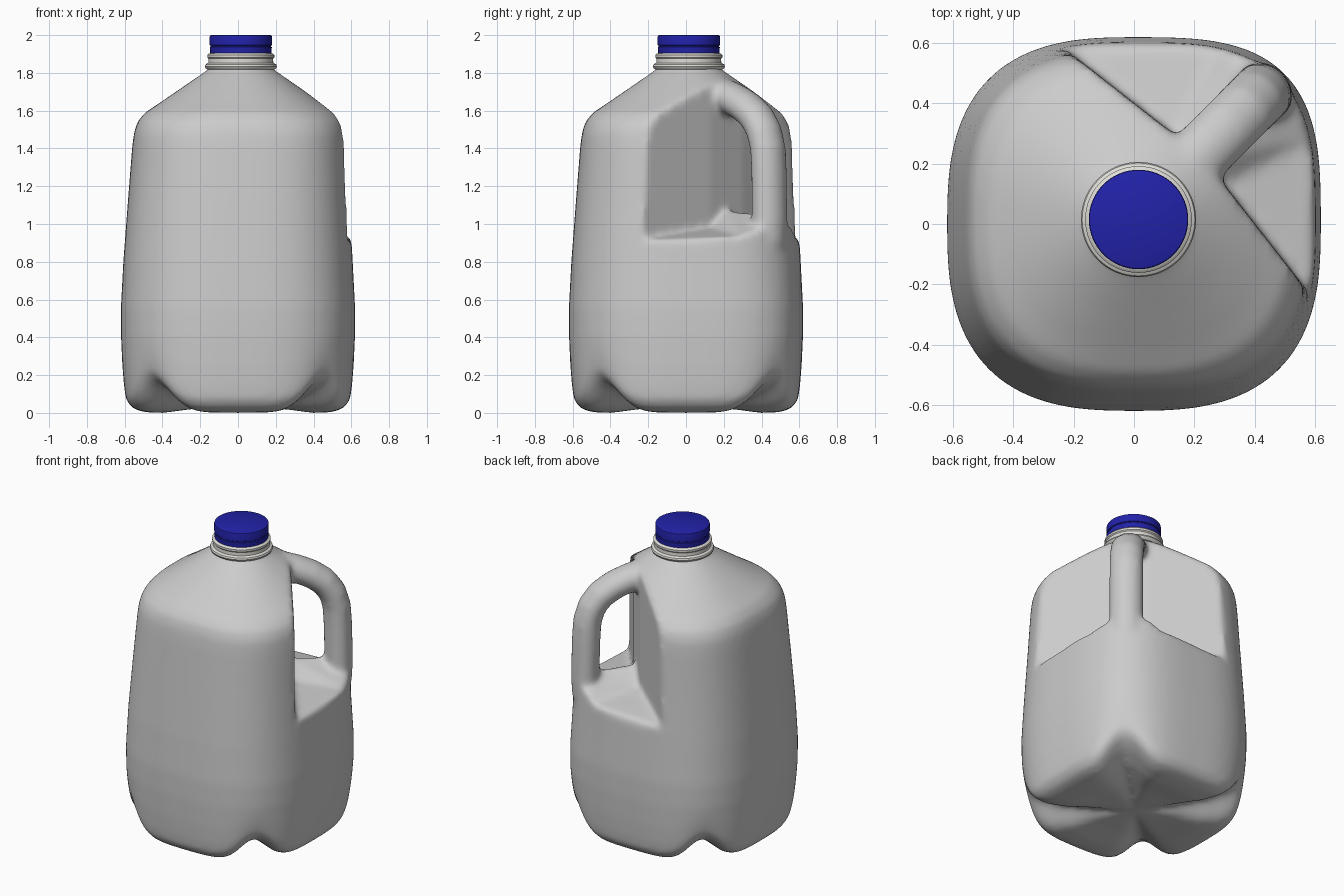
import bpy, bmesh, math
from mathutils import Vector

if "Cube" in bpy.data.objects:
    bpy.data.objects.remove(bpy.data.objects["Cube"])


def material(name, rgb):
    m = bpy.data.materials.new(name)
    m.diffuse_color = (*rgb, 1)
    m.use_nodes = True
    m.node_tree.nodes["Principled BSDF"].inputs["Base Color"].default_value = m.diffuse_color
    return m


def loft(name, rings, mat):
    """Skin a stack of equal-length rings and cap both ends."""
    bm = bmesh.new()
    rows = [[bm.verts.new(p) for p in r] for r in rings]
    n = len(rows[0])
    for a, b in zip(rows, rows[1:]):
        for i in range(n):
            j = (i + 1) % n
            bm.faces.new((a[i], a[j], b[j], b[i]))
    bm.faces.new(rows[0][::-1])
    bm.faces.new(rows[-1])
    bmesh.ops.recalc_face_normals(bm, faces=bm.faces)
    me = bpy.data.meshes.new(name)
    bm.to_mesh(me)
    bm.free()
    ob = bpy.data.objects.new(name, me)
    bpy.context.collection.objects.link(ob)
    me.materials.append(mat)
    return ob


def clamp(v):
    return max(0.0, min(1.0, v))


plastic = material("grey plastic", (0.6, 0.6, 0.6))
neck_mat = material("pale neck plastic", (0.72, 0.71, 0.67))
cap_mat = material("blue cap", (0.016, 0.016, 0.4))
OFF = 0.015     # the neck sits slightly off centre


# Body: rounded-square sections (height, half width), round at the neck,
# with a groove pushed up under each corner
def body_ring(z, s):
    pts = []
    for i in range(96):
        a = 2 * math.pi * i / 96
        c, d = math.cos(a), math.sin(a)
        n0 = 3.2 if c > 0 and d > 0 else 2.75
        n = 2 + (n0 - 2) * clamp((1.85 - z) / 0.35)
        r = s / (abs(c) ** n + abs(d) ** n) ** (1 / n)
        diag = (a % (math.pi / 2)) - math.pi / 4
        lift = 0.18 * (s / 0.6) ** 1.5 * math.exp(-(diag / 0.2) ** 2) * clamp(1 - z / 0.4)
        o = OFF * clamp((z - 0.9) / 0.8)
        pts.append((r * c + o, r * d + o, z + lift))
    return pts


profile = [(0.03, 0.02), (0.02, 0.25), (0.0, 0.4), (0.004, 0.5), (0.025, 0.56),
           (0.07, 0.593), (0.14, 0.603), (0.25, 0.612), (0.4, 0.619), (0.55, 0.62),
           (0.8, 0.607), (1.1, 0.588), (1.4, 0.57), (1.48, 0.562), (1.54, 0.545),
           (1.59, 0.505), (1.64, 0.43), (1.72, 0.315), (1.82, 0.17), (1.86, 0.15)]
body = loft("jug_body", [body_ring(z, s) for z, s in profile], plastic)

# Recess cutter: inner wall and outer row; its floor is ridged along the diagonal
inner = [(0.66, -0.33), (0.3, 0.13), (0.215, 0.215), (0.13, 0.3), (-0.33, 0.66)]
outer = [(-0.33, 1.0), (0.5, 1.0), (0.75, 0.75), (1.0, 0.5), (1.0, -0.33)]
floor_in = [0.9, 0.98, 1.08, 0.98, 0.9]
floor_out = [0.76, 0.87, 1.0, 0.87, 0.76]
bm = bmesh.new()
lo_in = [bm.verts.new((x, y, z)) for (x, y), z in zip(inner, floor_in)]
lo_out = [bm.verts.new((x, y, z)) for (x, y), z in zip(outer[::-1], floor_out)]
hi_in = [bm.verts.new((x, y, 2.2)) for x, y in inner]
hi_out = [bm.verts.new((x, y, 2.2)) for x, y in outer[::-1]]
for i in range(4):
    for a, b in ((lo_in, lo_out), (hi_in, hi_out), (lo_in, hi_in), (lo_out, hi_out)):
        bm.faces.new((a[i], a[i + 1], b[i + 1], b[i]))
for i in (0, 4):
    bm.faces.new((lo_in[i], lo_out[i], hi_out[i], hi_in[i]))
bmesh.ops.recalc_face_normals(bm, faces=bm.faces)
me = bpy.data.meshes.new("recess_cutter")
bm.to_mesh(me)
bm.free()
cutter = bpy.data.objects.new("recess_cutter", me)
bpy.context.collection.objects.link(cutter)
cutter.hide_render = True

# Handle: oval tube swept in the diagonal plane (distance, height)
path = [(0.14, 1.72), (0.24, 1.69), (0.34, 1.66), (0.43, 1.62), (0.51, 1.565),
        (0.565, 1.49), (0.592, 1.4), (0.6, 1.28), (0.603, 1.15), (0.605, 1.02),
        (0.6, 0.92), (0.57, 0.8)]
side = Vector((1, -1, 0)).normalized()
out = Vector((1, 1, 0)).normalized()
rings = []
for i, (d, z) in enumerate(path):
    p, q = path[max(i - 1, 0)], path[min(i + 1, len(path) - 1)]
    t = (out * (q[0] - p[0]) + Vector((0, 0, q[1] - p[1]))).normalized()
    nrm = t.cross(side)
    centre = out * d + Vector((0.005, 0.015, z))
    rings.append([centre + side * 0.103 * math.cos(a) + nrm * 0.086 * math.sin(a)
                  for a in (2 * math.pi * k / 32 for k in range(32))])
handle = loft("handle", rings, plastic)

# Merge into one soft blow-moulded shell
for op, other in (("DIFFERENCE", cutter), ("UNION", handle)):
    m = body.modifiers.new(op.lower(), "BOOLEAN")
    m.operation, m.object, m.solver = op, other, "EXACT"
m = body.modifiers.new("remesh", "REMESH")
m.mode, m.voxel_size = "VOXEL", 0.016
m = body.modifiers.new("soften", "SMOOTH")
m.factor, m.iterations = 0.5, 14
dg = bpy.context.evaluated_depsgraph_get()
shell = bpy.data.meshes.new_from_object(body.evaluated_get(dg))
body.modifiers.clear()
body.data = shell
shell.materials.clear()
shell.materials.append(plastic)
for p in shell.polygons:
    p.material_index = 0
    p.use_smooth = True
for helper in (cutter, handle):
    bpy.data.objects.remove(helper)


# Neck and cap: turned profiles (height, radius)
def turned(name, prof, mat):
    ob = loft(name, [[(OFF + r * math.cos(a), OFF + r * math.sin(a), z)
                      for a in (2 * math.pi * k / 64 for k in range(64))]
                     for z, r in prof], mat)
    bpy.context.view_layer.objects.active = ob
    ob.select_set(True)
    bpy.ops.object.shade_smooth_by_angle(angle=math.radians(35))
    ob.select_set(False)


turned("neck", [(1.78, 0.15), (1.815, 0.172), (1.825, 0.187), (1.835, 0.191),
                (1.845, 0.187), (1.853, 0.172), (1.875, 0.171), (1.882, 0.177),
                (1.895, 0.177), (1.902, 0.17), (1.908, 0.15)], neck_mat)
turned("cap", [(1.904, 0.162), (1.936, 0.164), (1.939, 0.16), (1.944, 0.16),
               (1.947, 0.165), (1.99, 0.165), (1.997, 0.163), (2.0, 0.157)], cap_mat)
